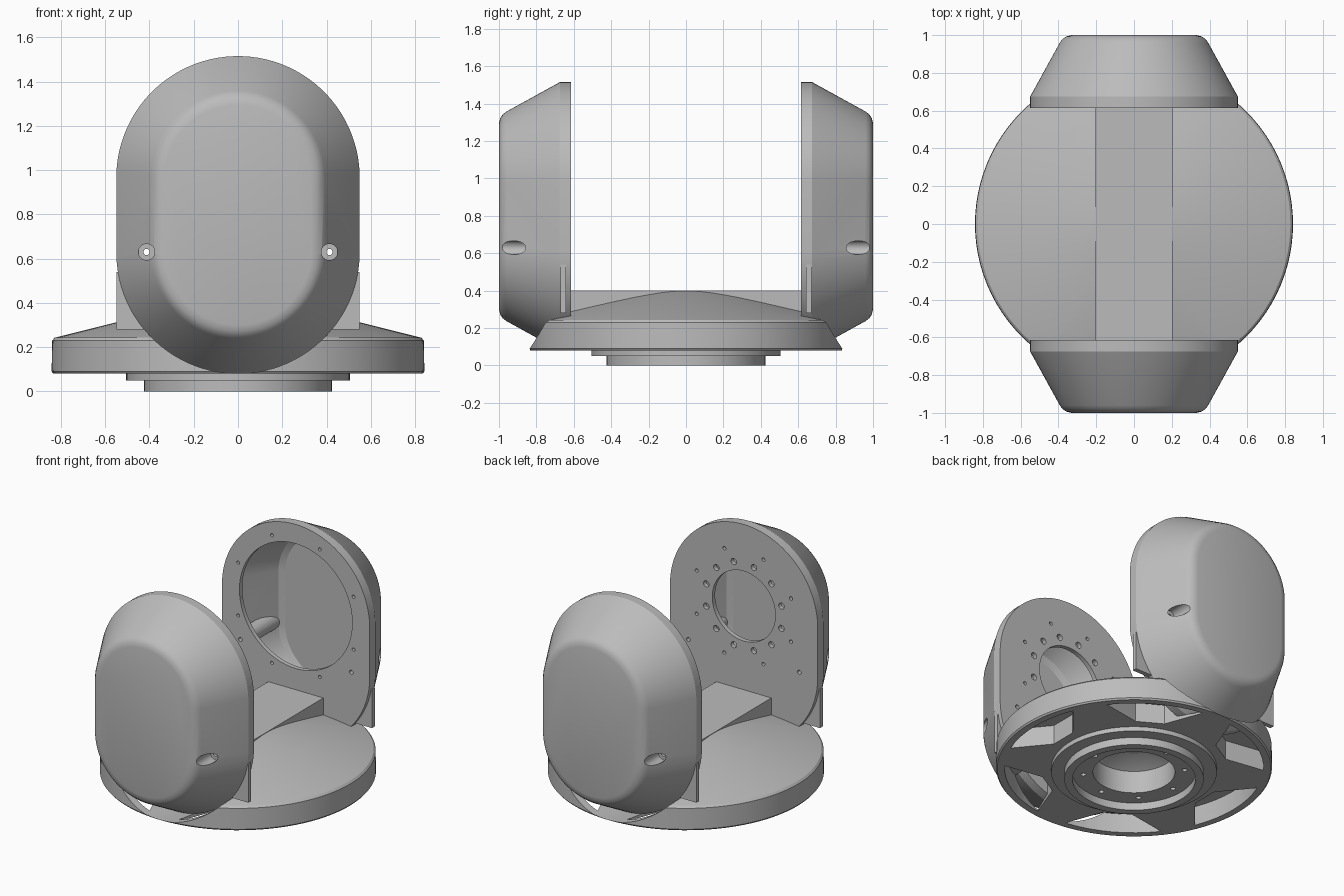
import bpy, bmesh
from math import sin, cos, pi, radians
from mathutils import Matrix, Vector

if "Cube" in bpy.data.objects:
    bpy.data.objects.remove(bpy.data.objects["Cube"])

grey = bpy.data.materials.new("plain grey")
grey.use_nodes = True
grey.diffuse_color = (0.5, 0.5, 0.5, 1)
grey.node_tree.nodes["Principled BSDF"].inputs["Base Color"].default_value = (0.5, 0.5, 0.5, 1)

TOP, LOW, R = 0.965, 0.63, 0.55      # arc centres and radius of the pod outline
INNER, PLATE = 0.615, 0.645          # inner face and back of the mounting plate


def make(name, bm):
    bmesh.ops.recalc_face_normals(bm, faces=bm.faces[:])
    mesh = bpy.data.meshes.new(name)
    bm.to_mesh(mesh)
    bm.free()
    mesh.materials.append(grey)
    ob = bpy.data.objects.new(name, mesh)
    bpy.context.collection.objects.link(ob)
    return ob


def loft(bm, rings, n=96, x=0):
    """Skin closed rings (y, radius, upper centre z, lower centre z), capped at both ends."""
    loops = []
    for y, r, top, low in rings:
        loop = []
        for i in range(n):
            a = 2 * pi * (i + 0.5) / n
            loop.append(bm.verts.new((x + r * cos(a), y, (top if sin(a) > 0 else low) + r * sin(a))))
        loops.append(loop)
    for p, q in zip(loops, loops[1:]):
        for i in range(n):
            j = (i + 1) % n
            bm.faces.new((p[i], p[j], q[j], q[i]))
    bm.faces.new(loops[0])
    bm.faces.new(loops[-1])


def rods(name, spots, r, y0, y1, n=20):
    bm = bmesh.new()
    for x, z in spots:
        loft(bm, [(y0, r, z, z), (y1, r, z, z)], n, x)
    return make(name, bm)


def combine(ob, tool, op):
    mod = ob.modifiers.new("cut", "BOOLEAN")
    mod.operation, mod.solver, mod.object = op, "EXACT", tool
    bpy.context.view_layer.objects.active = ob
    bpy.ops.object.modifier_apply(modifier=mod.name)
    bpy.data.objects.remove(tool)


def circle(r, count, shift=0.0):
    return [(r * cos(2 * pi * (i + shift) / count), TOP + r * sin(2 * pi * (i + shift) / count))
            for i in range(count)]


def prism(bm, points, z0, z1):
    face = bm.faces.new([bm.verts.new((x, y, z0)) for x, y in points])
    out = bmesh.ops.extrude_face_region(bm, geom=[face])
    bmesh.ops.translate(bm, vec=(0, 0, z1 - z0),
                        verts=[v for v in out["geom"] if isinstance(v, bmesh.types.BMVert)])


def smooth(ob):
    bpy.ops.object.select_all(action="DESELECT")
    ob.select_set(True)
    bpy.context.view_layer.objects.active = ob
    bpy.ops.object.shade_smooth_by_angle(angle=radians(25))


# Outer skin of a pod: straight lip, taper, rounded edge
SKIN = [(INNER, R), (0.675, R), (0.96, 0.393), (0.98, 0.378), (0.993, 0.358), (1.0, 0.33)]
SCREWS = [(-0.413, LOW), (0.413, LOW)]


def pod(name, opening):
    bm = bmesh.new()
    rings = [(y, r, TOP, LOW) for y, r in reversed(SKIN)]
    rings += [(INNER, opening, TOP, TOP), (PLATE, opening, TOP, TOP)]
    rings += [(y, r, TOP, LOW) for y, r in [(PLATE, 0.515), (0.675, 0.515), (0.95, 0.365), (0.97, 0.33)]]
    loft(bm, rings)
    shell = make(name, bm)
    # Screw bosses trimmed to the skin, then counterbored
    bosses = rods("boss", SCREWS, 0.055, 0.63, 1.05)
    bm = bmesh.new()
    loft(bm, [(y - 0.006, r - 0.006, TOP, LOW) for y, r in SKIN])
    combine(bosses, make("skin", bm), "INTERSECT")
    combine(shell, bosses, "UNION")
    combine(shell, rods("counterbore", SCREWS, 0.037, 0.83, 1.1), "DIFFERENCE")
    combine(shell, rods("screw_hole", SCREWS, 0.014, 0.55, 1.1), "DIFFERENCE")
    return shell


def drill(shell, spots, r):
    combine(shell, rods("drill", spots, r, 0.58, 0.66, 12), "DIFFERENCE")


# Rear pod with the wide opening
rear = pod("rear_pod", 0.42)
drill(rear, circle(0.465, 8, 0.5), 0.011)
smooth(rear)

# Front pod with the bearing bore and bolt circles
front = pod("front_pod", 0.235)
drill(front, circle(0.29, 12, 0.5), 0.021)
drill(front, circle(0.38, 8, 0.5), 0.012)
front.data.transform(Matrix.Rotation(pi, 4, "Z"))
smooth(front)

# Turntable base: shallow cone on a stepped, recessed hub
profile = [(0, 0.4), (0.2, 0.4), (0.828, 0.243), (0.84, 0.23), (0.842, 0.09), (0.834, 0.08),
           (0.505, 0.08), (0.505, 0.05), (0.425, 0.05), (0.425, 0), (0.375, 0), (0.375, 0.05),
           (0.25, 0.05), (0.25, 0.2), (0, 0.33)]
bm = bmesh.new()
verts = [bm.verts.new((r, 0, z)) for r, z in profile]
edges = [bm.edges.new(pair) for pair in zip(verts, verts[1:])]
bmesh.ops.spin(bm, geom=verts + edges, cent=(0, 0, 0), axis=(0, 0, 1), angle=2 * pi, steps=96)
bmesh.ops.remove_doubles(bm, verts=bm.verts[:], dist=0.0001)
base = make("turntable_base", bm)

# Six lightening pockets under the rim
bm = bmesh.new()
for k in range(6):
    mid = k * 60
    outline = [(0.79, -22 + 5.5 * i) for i in range(9)] + [(0.57, 9), (0.57, -9)]
    prism(bm, [(r * cos(radians(mid + a)), r * sin(radians(mid + a))) for r, a in outline], 0.02, 0.21)
combine(base, make("pockets", bm), "DIFFERENCE")

# Hub bolt holes
bm = bmesh.new()
for k in range(8):
    bmesh.ops.create_cone(bm, cap_ends=True, segments=12, radius1=0.016, radius2=0.016, depth=0.1,
                          matrix=Matrix.Translation(Vector((0.31 * cos(k * pi / 4), 0.31 * sin(k * pi / 4), 0.06))))
combine(base, make("hub_holes", bm), "DIFFERENCE")

# Clear the rim where the pods pass through it
for s in (-1, 1):
    bm = bmesh.new()
    loft(bm, [(s * 0.62, R - 0.001, TOP, LOW), (s * 1.1, R - 0.001, TOP, LOW)])
    combine(base, make("pod_clearance", bm), "DIFFERENCE")
smooth(base)

# Raised bar joining the two pods
bm = bmesh.new()
w = 0.205
prism(bm, [(-w, -0.62), (w, -0.62), (w, 0.62), (-w, 0.62)], 0.26, 0.402)
make("bridge_bar", bm)

# Thin gusset fins at the lower corners of the pods
for sy, end in ((-1, "front"), (1, "rear")):
    for sx, side in ((-1, "right"), (1, "left")):
        bm = bmesh.new()
        face = bm.faces.new([bm.verts.new((sx * x, sy * 0.642, z))
                             for x, z in [(0.42, 0.28), (0.548, 0.28), (0.548, 0.54), (0.5, 0.54)]])
        out = bmesh.ops.extrude_face_region(bm, geom=[face])
        bmesh.ops.translate(bm, vec=(0, sy * 0.03, 0),
                            verts=[v for v in out["geom"] if isinstance(v, bmesh.types.BMVert)])
        make(end + "_" + side + "_fin", bm)
